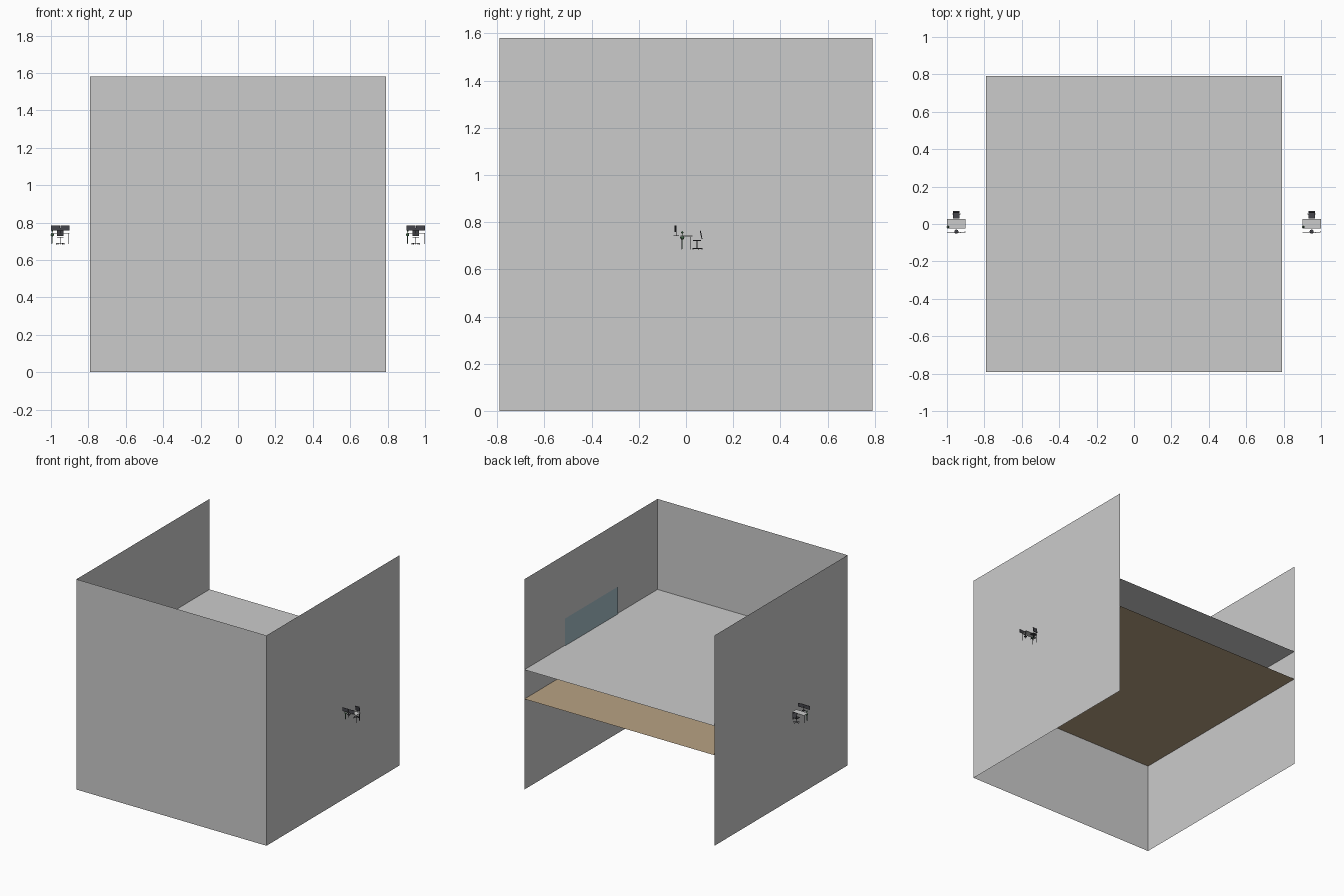
import bpy
from math import pi, radians, cos, sin
from mathutils import Vector

if "Cube" in bpy.data.objects:
    bpy.data.objects.remove(bpy.data.objects["Cube"])

H = 0.79          # half width of the room
FLOOR, CEIL = 0.68, 0.90


def material(name, color):
    m = bpy.data.materials.new(name)
    m.diffuse_color = (*color, 1)
    m.use_nodes = True
    m.node_tree.nodes["Principled BSDF"].inputs["Base Color"].default_value = m.diffuse_color
    return m


wood = material("floor_wood", (0.48, 0.36, 0.23))
glass = material("window_glass", (0.38, 0.52, 0.58))
dark = material("dark_plastic", (0.06, 0.06, 0.07))
green = material("leaf_green", (0.1, 0.25, 0.12))


def finish(name, mat, parent_offset=None):
    ob = bpy.context.object
    ob.name = name
    if mat:
        ob.data.materials.append(mat)
    return ob


def panel(name, loc, size, rot=(0, 0, 0), mat=None):
    bpy.ops.mesh.primitive_plane_add(size=1, location=loc, rotation=rot)
    bpy.context.object.scale = (size[0], size[1], 1)
    return finish(name, mat)


def box(name, loc, size, rot=(0, 0, 0), mat=None):
    bpy.ops.mesh.primitive_cube_add(size=1, location=loc, rotation=rot)
    bpy.context.object.scale = size
    return finish(name, mat)


def rod(name, loc, r, h, mat=None, sides=12):
    bpy.ops.mesh.primitive_cylinder_add(vertices=sides, radius=r, depth=h, location=loc)
    return finish(name, mat)


# Room: three walls, open at the back, with floor and ceiling sheets
full = (2 * H, 2 * H)
panel("front_wall", (0, -H, H), full, (pi / 2, 0, 0))
panel("left_wall", (-H, 0, H), full, (0, pi / 2, 0))
panel("right_wall", (H, 0, H), full, (0, -pi / 2, 0))
panel("floor", (0, 0, FLOOR), full, mat=wood)
panel("ceiling", (0, 0, CEIL), full)
panel("window", (H - 0.006, 0, H), (0.63, 0.63), (0, -pi / 2, 0), glass)


def workstation(cx):
    def at(x, y, z):
        return Vector((cx + x, y, z))

    # Desk
    box("desk_top", at(0, 0.002, 0.742), (0.1, 0.05, 0.003))
    for sx in (-1, 1):
        for y in (-0.018, 0.02):
            box("desk_leg", at(sx * 0.046, y, 0.713), (0.003, 0.003, 0.056), mat=dark)

    # Pair of screens on a stand
    rod("screen_base", at(0, -0.041, 0.742), 0.011, 0.002, dark, 16)
    rod("screen_post", at(0, -0.041, 0.757), 0.0015, 0.03, dark)
    for sx in (-1, 1):
        box("screen", at(sx * 0.0255, -0.045, 0.772), (0.047, 0.003, 0.027),
            (0, 0, radians(6 if sx > 0 else 0)), dark)

    # Swivel chair
    box("chair_seat", at(0, 0.047, 0.722), (0.035, 0.034, 0.004), mat=dark)
    box("chair_back", at(0, 0.064, 0.747), (0.034, 0.004, 0.038), (radians(12), 0, 0), dark)
    rod("chair_post", at(0, 0.047, 0.705), 0.002, 0.032, dark)
    for i in range(5):
        a = 2 * pi * i / 5 + pi / 2
        box("chair_foot", at(0.011 * cos(a), 0.047 + 0.011 * sin(a), 0.689),
            (0.022, 0.003, 0.003), (0, 0, a), dark)
        rod("chair_castor", at(0.021 * cos(a), 0.047 + 0.021 * sin(a), 0.686), 0.002, 0.004, dark, 8)

    # Small hanging plant
    for z, r in ((0.757, 0.005), (0.735, 0.009)):
        bpy.ops.mesh.primitive_ico_sphere_add(subdivisions=2, radius=r, location=at(-0.043, -0.016, z))
        finish("plant_leaves", green)
    rod("plant_stem", at(-0.043, -0.016, 0.725), 0.001, 0.075, green, 6)


for x in (-0.95, 0.95):
    workstation(x)
